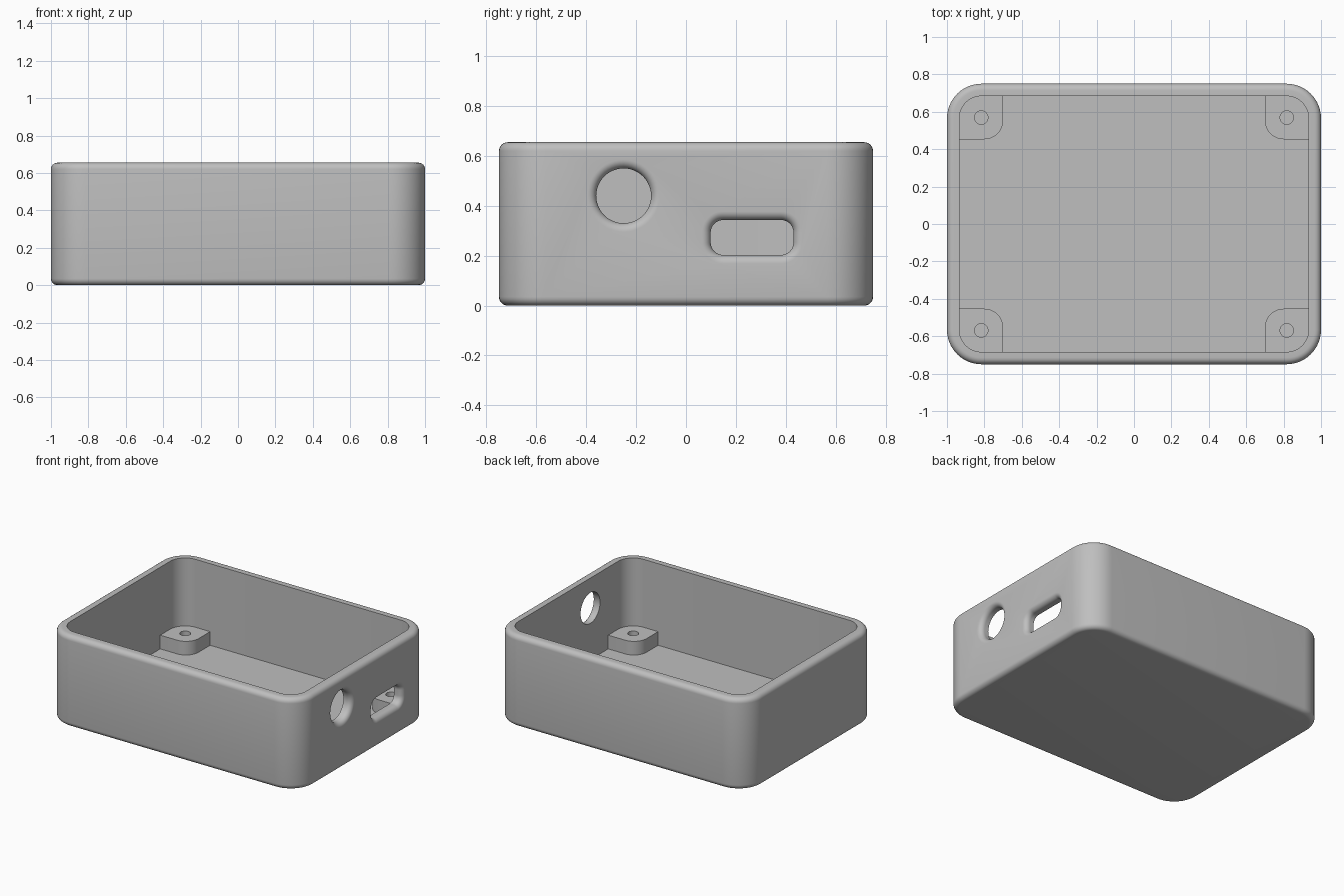
import bpy, bmesh, math
from mathutils import Vector

if "Cube" in bpy.data.objects:
    bpy.data.objects.remove(bpy.data.objects["Cube"])

grey = bpy.data.materials.new("plain grey")
grey.use_nodes = True
grey.diffuse_color = (0.52, 0.52, 0.52, 1)
grey.node_tree.nodes["Principled BSDF"].inputs["Base Color"].default_value = (0.52, 0.52, 0.52, 1)

HALF_X, HALF_Y, HEIGHT = 1.0, 0.75, 0.655
WALL, FLOOR, CORNER, FILLET = 0.066, 0.07, 0.185, 0.035
BOSS_TOP = 0.168


def outline(a, b, radii, steps=12):
    """Rounded rectangle of half sizes a, b; radii run anticlockwise from the +,+ corner."""
    points = []
    for i, (sx, sy) in enumerate([(1, 1), (-1, 1), (-1, -1), (1, -1)]):
        r = radii[i]
        for k in range(steps + 1):
            t = math.pi / 2 * (i + k / steps)
            points.append((sx * (a - r) + r * math.cos(t), sy * (b - r) + r * math.sin(t)))
    return points


def loft(name, rings):
    """Skin a list of matching 3D rings and cap both ends."""
    bm = bmesh.new()
    loops = [[bm.verts.new(p) for p in ring] for ring in rings]
    for low, high in zip(loops, loops[1:]):
        for i in range(len(low)):
            j = (i + 1) % len(low)
            bm.faces.new((low[i], low[j], high[j], high[i]))
    bm.faces.new(loops[0])
    bm.faces.new(loops[-1])
    bmesh.ops.remove_doubles(bm, verts=bm.verts, dist=1e-5)
    bmesh.ops.recalc_face_normals(bm, faces=bm.faces)
    mesh = bpy.data.meshes.new(name)
    bm.to_mesh(mesh)
    bm.free()
    mesh.materials.append(grey)
    obj = bpy.data.objects.new(name, mesh)
    bpy.context.collection.objects.link(obj)
    return obj


def activate(obj):
    bpy.ops.object.select_all(action="DESELECT")
    obj.select_set(True)
    bpy.context.view_layer.objects.active = obj


def cut(target, cutter):
    cutter.hide_render = True
    mod = target.modifiers.new("opening", "BOOLEAN")
    mod.operation, mod.solver, mod.object = "DIFFERENCE", "EXACT", cutter
    activate(target)
    bpy.ops.object.modifier_apply(modifier=mod.name)
    bpy.data.objects.remove(cutter)


def box_ring(inset, z):
    return [(x, y, z) for x, y in
            outline(HALF_X - inset, HALF_Y - inset, [CORNER - inset] * 4)]


def port_cutter(name, y, z, a, b, r, flare=0.035):
    """Cutter through the +x wall that flares into a rounded lip outside."""
    def ring(x, grow):
        return [(x, y + u, z + v) for u, v in outline(a + grow, b + grow, [r + grow] * 4)]
    rings = [ring(HALF_X - 0.15, 0)]
    for k in range(9):
        t = math.pi / 2 * k / 8
        rings.append(ring(HALF_X - flare * (1 - math.sin(t)), flare * (1 - math.cos(t))))
    rings.append(ring(HALF_X + 0.05, flare))
    return loft(name, rings)


# Open box: rounded bottom edge, rounded rim, inner wall and floor
arc = [math.pi / 2 * k / 6 for k in range(7)]
rings = [box_ring(FILLET * (1 - math.sin(t)), FILLET * (1 - math.cos(t))) for t in arc]
rings += [box_ring(FILLET * (1 - math.cos(t)), HEIGHT - FILLET * (1 - math.sin(t))) for t in arc]
rings += [box_ring(WALL, HEIGHT), box_ring(WALL, FLOOR)]
box = loft("enclosure_box", rings)

# Round port and slot port in the side wall
cut(box, port_cutter("round_port_cutter", -0.25, 0.44, 0.11, 0.11, 0.11))
cut(box, port_cutter("slot_port_cutter", 0.265, 0.273, 0.166, 0.07, 0.05))

# Screw boss in one corner, sunk slightly into wall and floor, then mirrored
inner, outer = Vector((0.70, 0.453)), Vector((0.95, 0.70))
mid, half = (inner + outer) / 2, (outer - inner) / 2
shape = outline(half.x, half.y, [0.14, 0, 0.1, 0])
boss = loft("screw_bosses", [[(mid.x + x, mid.y + y, z) for x, y in shape]
                             for z in (FLOOR - 0.02, BOSS_TOP)])
hole = [(0.817 + x, 0.569 + y) for x, y in outline(0.036, 0.036, [0.036] * 4, 8)]
cut(boss, loft("screw_hole_cutter", [[(x, y, z) for x, y in hole] for z in (0.02, 0.3)]))
mirror = boss.modifiers.new("corners", "MIRROR")
mirror.use_axis = (True, True, False)
mirror.use_mirror_merge = False
activate(boss)
bpy.ops.object.modifier_apply(modifier=mirror.name)

for obj in (box, boss):
    activate(obj)
    bpy.ops.object.shade_smooth_by_angle(angle=math.radians(30))
